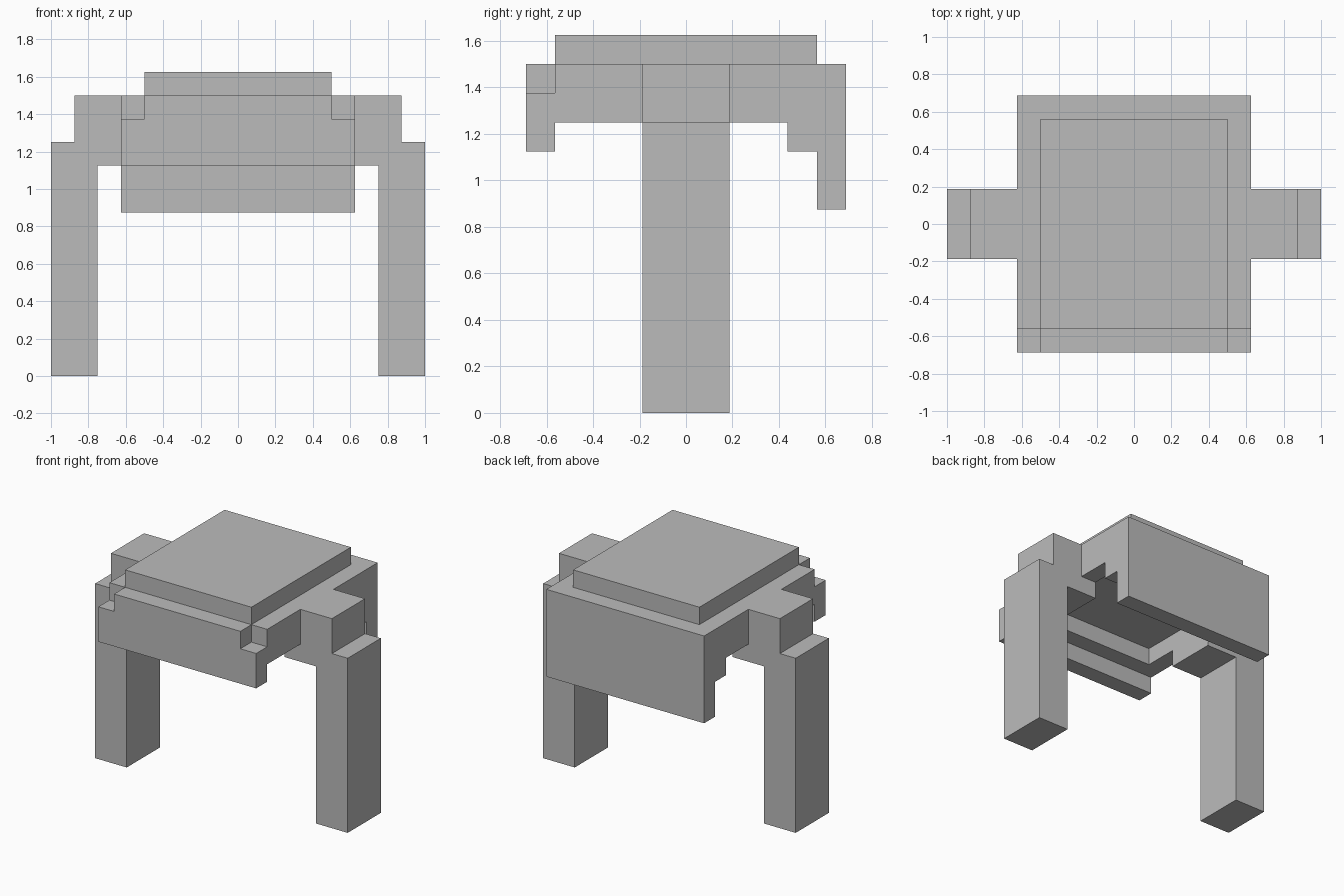
import bpy, bmesh
from mathutils import Vector

cube = bpy.data.objects.get("Cube")
if cube:
    bpy.data.objects.remove(cube, do_unlink=True)

# Single flat colour
grey = bpy.data.materials.new("plain grey")
grey.use_nodes = True
colour = (0.5, 0.5, 0.5, 1.0)
grey.diffuse_color = colour
grey.node_tree.nodes["Principled BSDF"].inputs["Base Color"].default_value = colour


def prism(name, outline, y0, y1):
    """Extrude an x-z outline from y0 to y1."""
    bm = bmesh.new()
    face = bm.faces.new([bm.verts.new((x, y0, z)) for x, z in outline])
    moved = bmesh.ops.extrude_face_region(bm, geom=[face])["geom"]
    verts = [v for v in moved if isinstance(v, bmesh.types.BMVert)]
    bmesh.ops.translate(bm, verts=verts, vec=Vector((0, y1 - y0, 0)))
    bmesh.ops.recalc_face_normals(bm, faces=bm.faces)
    mesh = bpy.data.meshes.new(name)
    bm.to_mesh(mesh)
    bm.free()
    mesh.materials.append(grey)
    obj = bpy.data.objects.new(name, mesh)
    bpy.context.collection.objects.link(obj)
    return obj


def box(name, x0, x1, y0, y1, z0, z1):
    return prism(name, [(x0, z0), (x1, z0), (x1, z1), (x0, z1)], y0, y1)


# Raised top, and the shallow hollow body below it
box("raised_top", -0.5, 0.5, -0.5625, 0.5625, 1.5, 1.625)
box("body_roof", -0.625, 0.625, -0.5625, 0.5625, 1.375, 1.5)
box("front_rim", -0.5, 0.5, -0.5625, -0.4375, 1.25, 1.375)
box("back_rim", -0.625, 0.625, 0.4375, 0.5625, 1.125, 1.375)

# Front band with notched upper corners, and the deeper back panel
prism("front_band", [(-0.625, 1.125), (0.625, 1.125), (0.625, 1.375), (0.5, 1.375),
                     (0.5, 1.5), (-0.5, 1.5), (-0.5, 1.375), (-0.625, 1.375)],
      -0.6875, -0.5625)
box("back_panel", -0.625, 0.625, 0.5625, 0.6875, 0.875, 1.5)

# Side rims and stepped side legs, mirrored left and right
leg = [(0.5, 1.125), (0.75, 1.125), (0.75, 0), (1, 0), (1, 1.25), (0.875, 1.25),
       (0.875, 1.5), (0.625, 1.5), (0.625, 1.25), (0.5, 1.25)]
for side, s in (("left", 1), ("right", -1)):
    box(side + "_rim", s * 0.5, s * 0.625, -0.5625, 0.4375, 1.25, 1.375)
    prism(side + "_leg", [(s * x, z) for x, z in leg], -0.1875, 0.1875)
